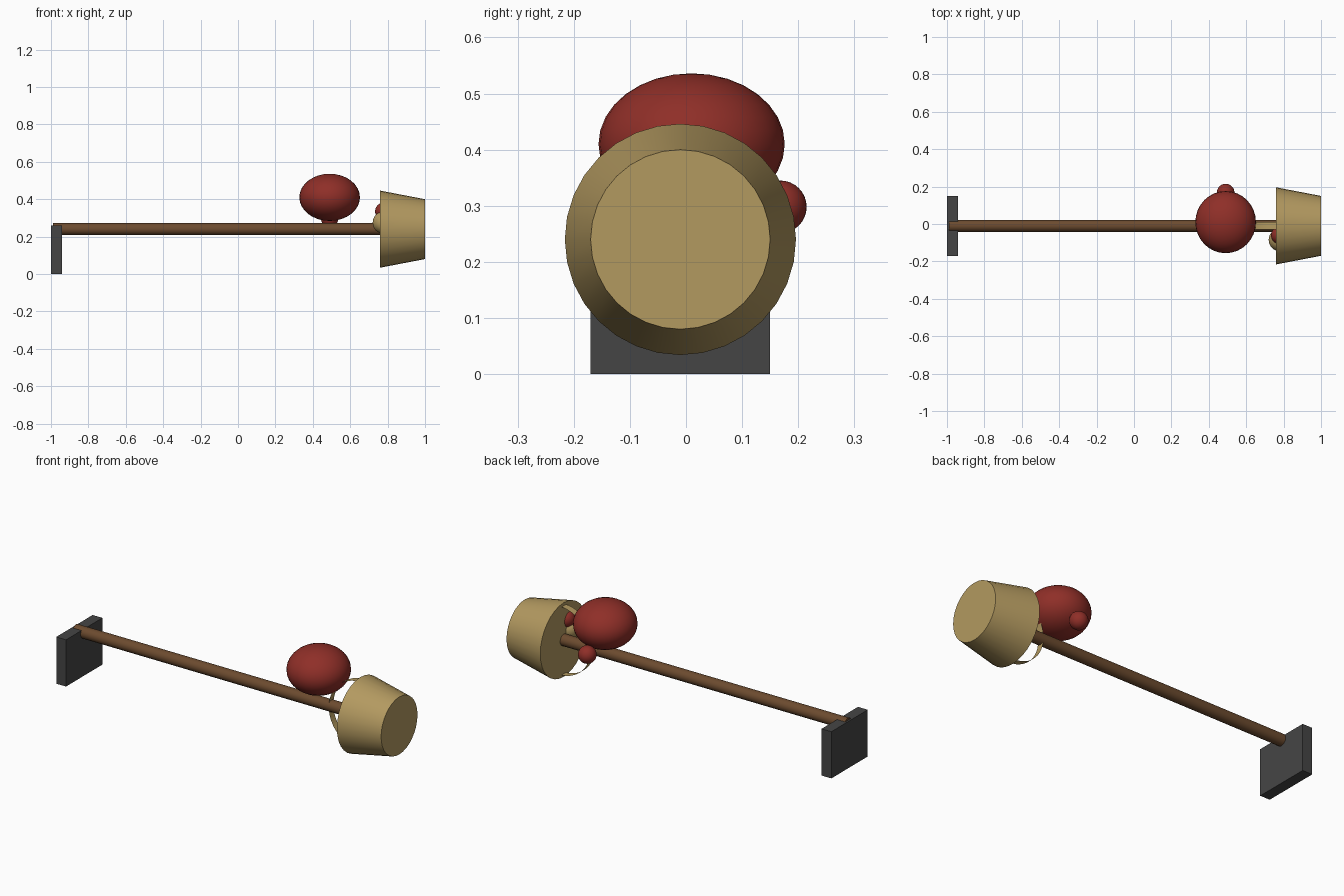
import bpy, bmesh, math
from mathutils import Matrix, Vector

cube = bpy.data.objects.get("Cube")
if cube:
    bpy.data.objects.remove(cube, do_unlink=True)


def material(name, color):
    mat = bpy.data.materials.new(name)
    mat.use_nodes = True
    mat.diffuse_color = (*color, 1)
    mat.node_tree.nodes["Principled BSDF"].inputs["Base Color"].default_value = (*color, 1)
    return mat


wood = material("brown wood", (0.15, 0.07, 0.028))
iron = material("dark iron", (0.06, 0.06, 0.06))
straw = material("straw", (0.45, 0.32, 0.117))
red = material("fruit red", (0.275, 0.028, 0.021))

AXIS_Y, AXIS_Z = -0.01, 0.24   # shared centre line of the shaft and basket


def finish(bm, name, mat, smooth=True):
    mesh = bpy.data.meshes.new(name)
    bm.to_mesh(mesh)
    bm.free()
    obj = bpy.data.objects.new(name, mesh)
    bpy.context.collection.objects.link(obj)
    mesh.materials.append(mat)
    if smooth:
        bpy.ops.object.select_all(action="DESELECT")
        obj.select_set(True)
        bpy.context.view_layer.objects.active = obj
        bpy.ops.object.shade_smooth_by_angle(angle=math.radians(35))
    return obj


def cone_x(name, x0, x1, r0, r1, sides, mat):
    """Capped cone running along x."""
    bm = bmesh.new()
    place = Matrix.Translation(((x0 + x1) / 2, AXIS_Y, AXIS_Z)) @ Matrix.Rotation(math.pi / 2, 4, "Y")
    bmesh.ops.create_cone(bm, cap_ends=True, segments=sides, radius1=r0, radius2=r1,
                          depth=x1 - x0, matrix=place)
    return finish(bm, name, mat)


def ball(name, center, radii, mat):
    bm = bmesh.new()
    place = Matrix.Translation(center) @ Matrix.Diagonal((*radii, 1))
    bmesh.ops.create_uvsphere(bm, u_segments=32, v_segments=16, radius=1, matrix=place)
    return finish(bm, name, mat)


# Long shaft and flat blade
cone_x("shaft", -0.99, 0.998, 0.032, 0.032, 16, wood)
bm = bmesh.new()
bmesh.ops.create_cube(bm, size=1, matrix=Matrix.Translation((-0.97, AXIS_Y, 0.13))
                      @ Matrix.Diagonal((0.06, 0.32, 0.26, 1)))
finish(bm, "blade", iron, smooth=False)

# Tapered basket
cone_x("basket", 0.76, 1.0, 0.206, 0.16, 32, straw)

# Flat ribbon strap arching out of the basket mouth
bm = bmesh.new()
center, radius, half_width, steps = Vector((0.77, AXIS_Y, AXIS_Z)), 0.19, 0.02, 24
rows = []
for i in range(steps + 1):
    a = math.pi * (0.5 + i / steps)
    p = center + radius * Vector((math.cos(a), 0, math.sin(a)))
    rows.append([bm.verts.new(p + Vector((0, s * half_width, 0))) for s in (-1, 1)])
for a, b in zip(rows, rows[1:]):
    bm.faces.new((a[0], a[1], b[1], b[0]))
finish(bm, "basket_strap", straw)

# Large squashed fruit and the small ones
ball("large_fruit", (0.49, 0.01, 0.41), (0.162, 0.166, 0.126), red)
ball("back_small_fruit", (0.49, 0.168, 0.298), (0.047,) * 3, red)
ball("basket_small_fruit", (0.78, -0.06, 0.335), (0.047,) * 3, red)
ball("basket_straw_ball", (0.78, -0.085, 0.275), (0.06,) * 3, straw)
